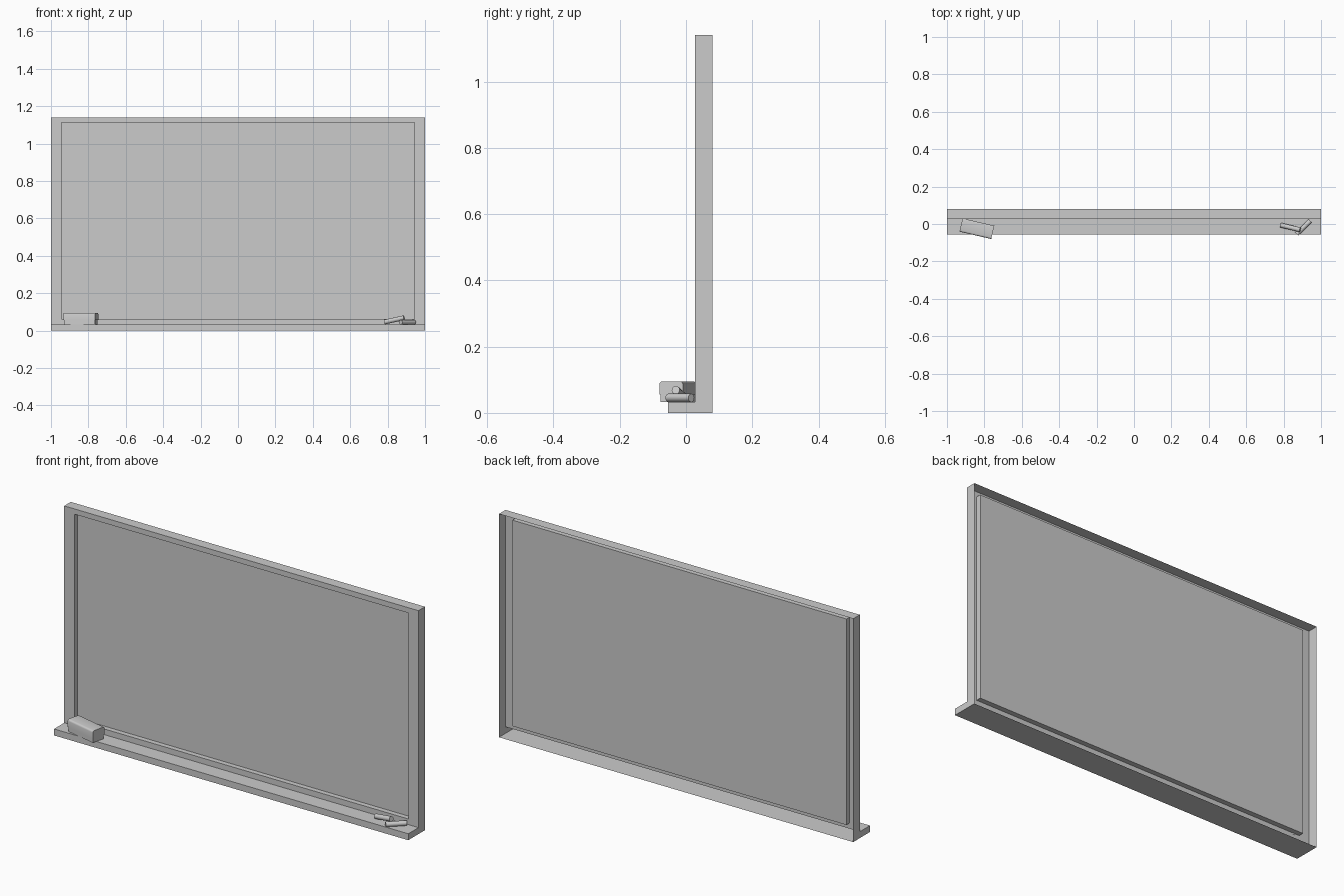
import bpy, bmesh, math
from mathutils import Vector

if "Cube" in bpy.data.objects:
    bpy.data.objects.remove(bpy.data.objects["Cube"])

def finish(bm, name):
    me = bpy.data.meshes.new(name)
    bm.to_mesh(me)
    bm.free()
    ob = bpy.data.objects.new(name, me)
    bpy.context.collection.objects.link(ob)
    return ob

def smooth(ob):
    bpy.ops.object.select_all(action='DESELECT')
    ob.select_set(True)
    bpy.context.view_layer.objects.active = ob
    bpy.ops.object.shade_smooth_by_angle(angle=math.radians(35))

# Board: open-backed shell with a tray ledge and a recessed writing panel
TOP, TRAY = 1.14, 0.033
FRONT, BACK, LEDGE, PANEL = 0.027, 0.08, -0.055, 0.053
bm = bmesh.new()
profile = [(BACK, TOP), (FRONT, TOP), (FRONT, TRAY), (LEDGE, TRAY), (LEDGE, 0), (BACK, 0)]
left = [bm.verts.new((-1, y, z)) for y, z in profile]
right = [bm.verts.new((1, y, z)) for y, z in profile]
for i in range(5):
    if i != 1:
        bm.faces.new((left[i], left[i + 1], right[i + 1], right[i]))
bm.faces.new(left[::-1])
bm.faces.new(right)

def rect(x, y, z0, z1):
    return [bm.verts.new((a, y, b)) for a, b in ((-x, z1), (-x, z0), (x, z0), (x, z1))]

outer = [left[1], left[2], right[2], right[1]]
lip = rect(0.943, FRONT, 0.062, 1.113)
panel = rect(0.943, PANEL, 0.062, 1.113)
for a, b in ((outer, lip), (lip, panel)):
    for i in range(4):
        j = (i + 1) % 4
        bm.faces.new((a[i], a[j], b[j], b[i]))
bm.faces.new(panel)
bmesh.ops.recalc_face_normals(bm, faces=bm.faces[:])
finish(bm, "chalkboard_frame")

# Eraser: felt pad below a rounded grip
def block(name, size, z, bevel=0):
    bm = bmesh.new()
    bmesh.ops.create_cube(bm, size=1)
    bmesh.ops.scale(bm, vec=size, verts=bm.verts[:])
    if bevel:
        edges = [e for e in bm.edges if all(v.co.z > 0 for v in e.verts)
                 and abs(e.verts[0].co.x - e.verts[1].co.x) > 0.01]
        bmesh.ops.bevel(bm, geom=edges, offset=bevel, segments=3, profile=0.5, affect='EDGES')
    ob = finish(bm, name)
    ob.location = (-0.84, -0.025, z)
    ob.rotation_euler.z = math.radians(-13)
    return ob

block("eraser_felt", (0.168, 0.068, 0.024), 0.045)
smooth(block("eraser_grip", (0.174, 0.073, 0.039), 0.0755, 0.009))

# Chalk sticks: one flat on the tray, one leaning on it
def chalk(name, a, b, r=0.0125):
    a, b = Vector(a), Vector(b)
    bm = bmesh.new()
    bmesh.ops.create_cone(bm, cap_ends=True, segments=16, radius1=r, radius2=r, depth=(b - a).length)
    ob = finish(bm, name)
    ob.location = (a + b) / 2
    ob.rotation_euler = (b - a).to_track_quat('Z', 'Y').to_euler()
    smooth(ob)

chalk("chalk_flat", (0.87, -0.053, 0.0455), (0.942, 0.016, 0.0455))
chalk("chalk_leaning", (0.784, -0.006, 0.046), (0.888, -0.031, 0.069))
